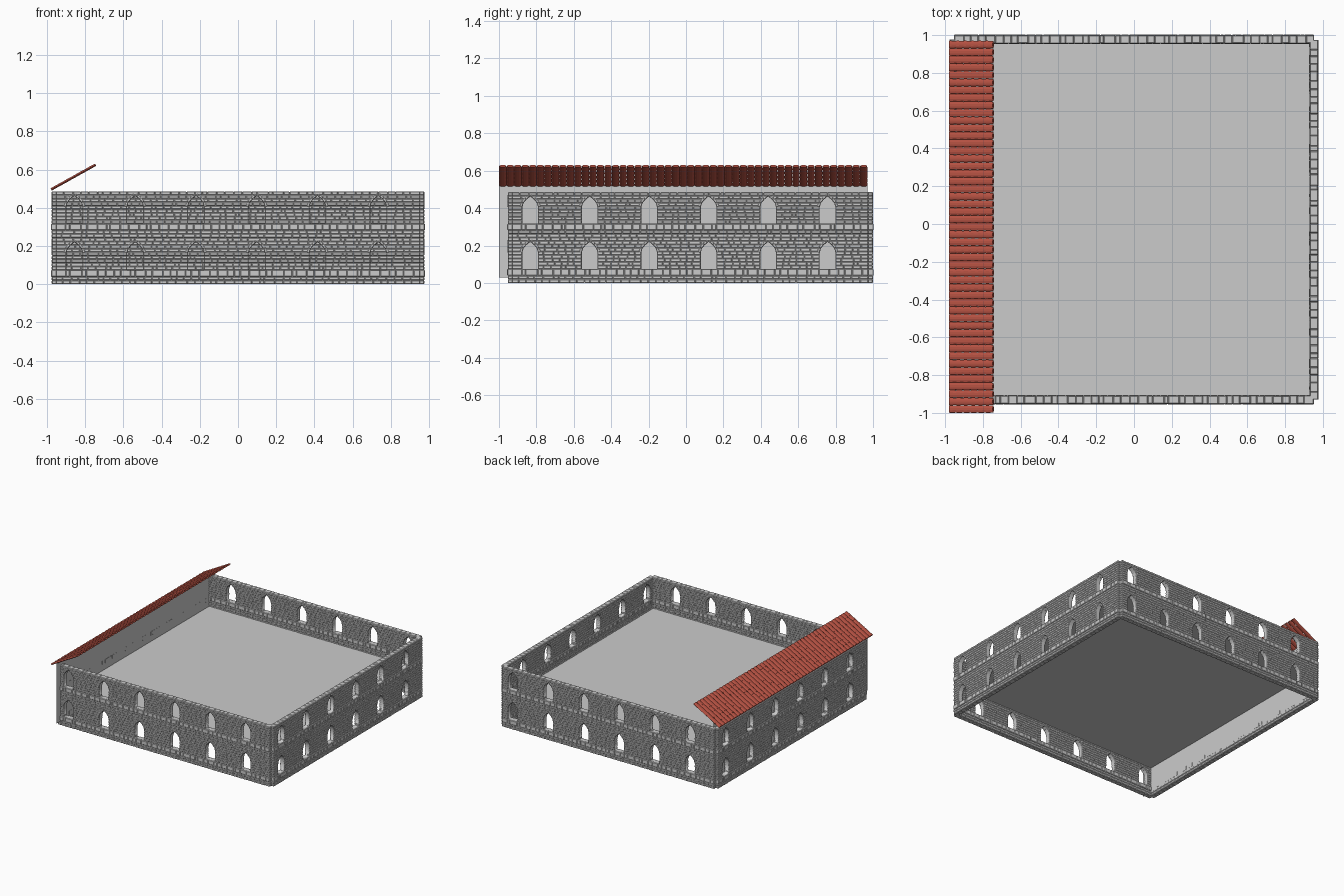
import bpy, bmesh, math, random
from mathutils import Matrix, Vector

if "Cube" in bpy.data.objects:
    bpy.data.objects.remove(bpy.data.objects["Cube"])

random.seed(4)
LENGTH, THICK, STOREY = 1.905, 0.045, 0.2425
WINDOWS = [0.097 + 0.318 * i for i in range(6)]
HALF, SPRING, APEX = 0.042, 0.088, 0.145
SILLS = [0.074, 0.074 + STOREY]


def half_width(h):
    """Half width of the arched opening at height h above its sill."""
    if h < 0 or h > APEX:
        return 0
    if h <= SPRING:
        return HALF
    return HALF * (1 - ((h - SPRING) / (APEX - SPRING)) ** 2.0)


def add_box(bm, centre, size, angle=0):
    m = (Matrix.Translation(centre) @ Matrix.Rotation(angle, 4, 'Y')
         @ Matrix.Diagonal((*size, 1)))
    bmesh.ops.create_cube(bm, size=1, matrix=m)


def make_object(name, bm):
    mesh = bpy.data.meshes.new(name)
    bm.to_mesh(mesh)
    bm.free()
    obj = bpy.data.objects.new(name, mesh)
    bpy.context.collection.objects.link(obj)
    return obj


def lay_course(bm, z, height, proud):
    """One course of random-length stones, interrupted at the openings."""
    mid = z + height / 2
    spans, start = [], 0.0
    for w in WINDOWS:
        for sill in SILLS:
            h = mid - sill
            hw = half_width(h)
            if hw > 0:
                if h > SPRING:
                    hw += 0.007
                spans.append((start, w - hw))
                start = w + hw
    spans.append((start, LENGTH))
    for a, b in spans:
        n = max(1, round((b - a) / 0.042))
        cuts = [a + (b - a) * i / n for i in range(n + 1)]
        for i in range(1, n):
            cuts[i] += random.uniform(-0.3, 0.3) * (b - a) / n
        for s, e in zip(cuts, cuts[1:]):
            depth = THICK - 0.003 + 2 * proud + random.uniform(0, 0.003)
            add_box(bm, ((s + e) / 2, THICK / 2, mid), (e - s, depth, height))


def arch_points(w, sill, steps):
    left = []
    for i in range(steps + 1):
        a = math.pi / 2 * i / steps
        h = SPRING + (APEX - SPRING) * math.sin(a)
        left.append((w - half_width(h), sill + h))
    return left + [(2 * w - x, z) for x, z in reversed(left[:-1])]


# Stone courses of the wall: two plain rows, a ledge, then the window zone
bm = bmesh.new()
courses = [0.02, 0.019, 0.035] + [(STOREY - 0.074) / 9] * 9
z = 0.0
for storey in range(2):
    for i, height in enumerate(courses):
        lay_course(bm, z, height, 0.003 if i == 2 else 0)
        z += height

# Arch stones around each opening
for w in WINDOWS:
    for sill in SILLS:
        pts = [Vector((x, 0, q)) for x, q in arch_points(w, sill, 4)]
        for p, q in zip(pts, pts[1:]):
            d = q - p
            out = Vector((-d.z, 0, d.x)).normalized()
            c = (p + q) / 2 + out * 0.008 + Vector((0, THICK / 2, 0))
            add_box(bm, c, (d.length + 0.003, THICK + 0.002, 0.016),
                    -math.atan2(d.z, d.x))
bmesh.ops.bevel(bm, geom=bm.edges[:], offset=0.0035, segments=1, affect='EDGES')

# Mortar core: a flat panel with arched holes
curve = bpy.data.curves.new("mortar", 'CURVE')
curve.dimensions, curve.fill_mode, curve.extrude = '2D', 'BOTH', 0.015
top = 2 * STOREY - 0.004
outlines = [[(0.004, 0.004), (LENGTH - 0.004, 0.004), (LENGTH - 0.004, top), (0.004, top)]]
for w in WINDOWS:
    for sill in SILLS:
        outlines.append([(w - HALF, sill)] + arch_points(w, sill, 4) + [(w + HALF, sill)])
for pts in outlines:
    sp = curve.splines.new('POLY')
    sp.points.add(len(pts) - 1)
    for pt, (x, y) in zip(sp.points, pts):
        pt.co = (x, y, 0, 1)
    sp.use_cyclic_u = True
helper = bpy.data.objects.new("mortar_helper", curve)
bpy.context.collection.objects.link(helper)
core = bpy.data.meshes.new_from_object(
    helper.evaluated_get(bpy.context.evaluated_depsgraph_get()))
core.transform(Matrix.Translation((0, THICK / 2, 0)) @ Matrix.Rotation(math.pi / 2, 4, 'X'))
bm.from_mesh(core)
bpy.data.objects.remove(helper)

# Four walls, each the same one turned by a quarter
front = make_object("front_wall", bm)
front.location = (-0.953, -0.953, 0)
for name, loc, turn in [("right_wall", (0.975, -0.93), 1),
                        ("back_wall", (0.953, 1.0), 2),
                        ("left_wall", (-0.975, 0.977), 3)]:
    wall = bpy.data.objects.new(name, front.data)
    bpy.context.collection.objects.link(wall)
    wall.location = (*loc, 0)
    wall.rotation_euler.z = turn * math.pi / 2


# Upper floor and the plain inner panel on the left
def quad(name, corners):
    b = bmesh.new()
    b.faces.new([b.verts.new(c) for c in corners])
    return make_object(name, b)


quad("floor", [(-0.93, -0.93, 0.235), (0.94, -0.93, 0.235),
               (0.94, 0.97, 0.235), (-0.93, 0.97, 0.235)])
quad("inner_panel", [(-0.928, -1, 0.03), (-0.928, 0.97, 0.03),
                     (-0.928, 0.97, 0.52), (-0.928, -1, 0.52)])

# Sloping tiled roof: columns of tapered barrel tiles in overlapping rows
eave, ridge = Vector((-0.977, 0, 0.496)), Vector((-0.745, 0, 0.625))
slope = ridge - eave
tilt = math.atan2(slope.z, slope.x)
bm = bmesh.new()
COLS, ROWS = 49, 6
pitch, tile = 1.97 / COLS, slope.length / ROWS
for c in range(COLS):
    for r in range(ROWS):
        length = tile * (1.15 if r < ROWS - 1 else 1.0)
        pos = eave + slope.normalized() * (r * tile + length / 2)
        pos.y = -1 + pitch * (c + 0.5)
        m = (Matrix.Translation(pos) @ Matrix.Rotation(-tilt, 4, 'Y')
             @ Matrix.Diagonal((1, 1, 0.36, 1)) @ Matrix.Rotation(math.pi / 2, 4, 'Y'))
        bmesh.ops.create_cone(bm, cap_ends=True, segments=10, radius1=pitch * 0.52,
                              radius2=pitch * 0.46, depth=length, matrix=m)
roof = make_object("tiled_roof", bm)
clay = bpy.data.materials.new("red_clay")
clay.diffuse_color = (0.50, 0.09, 0.06, 1)
clay.use_nodes = True
clay.node_tree.nodes["Principled BSDF"].inputs["Base Color"].default_value = clay.diffuse_color
roof.data.materials.append(clay)
